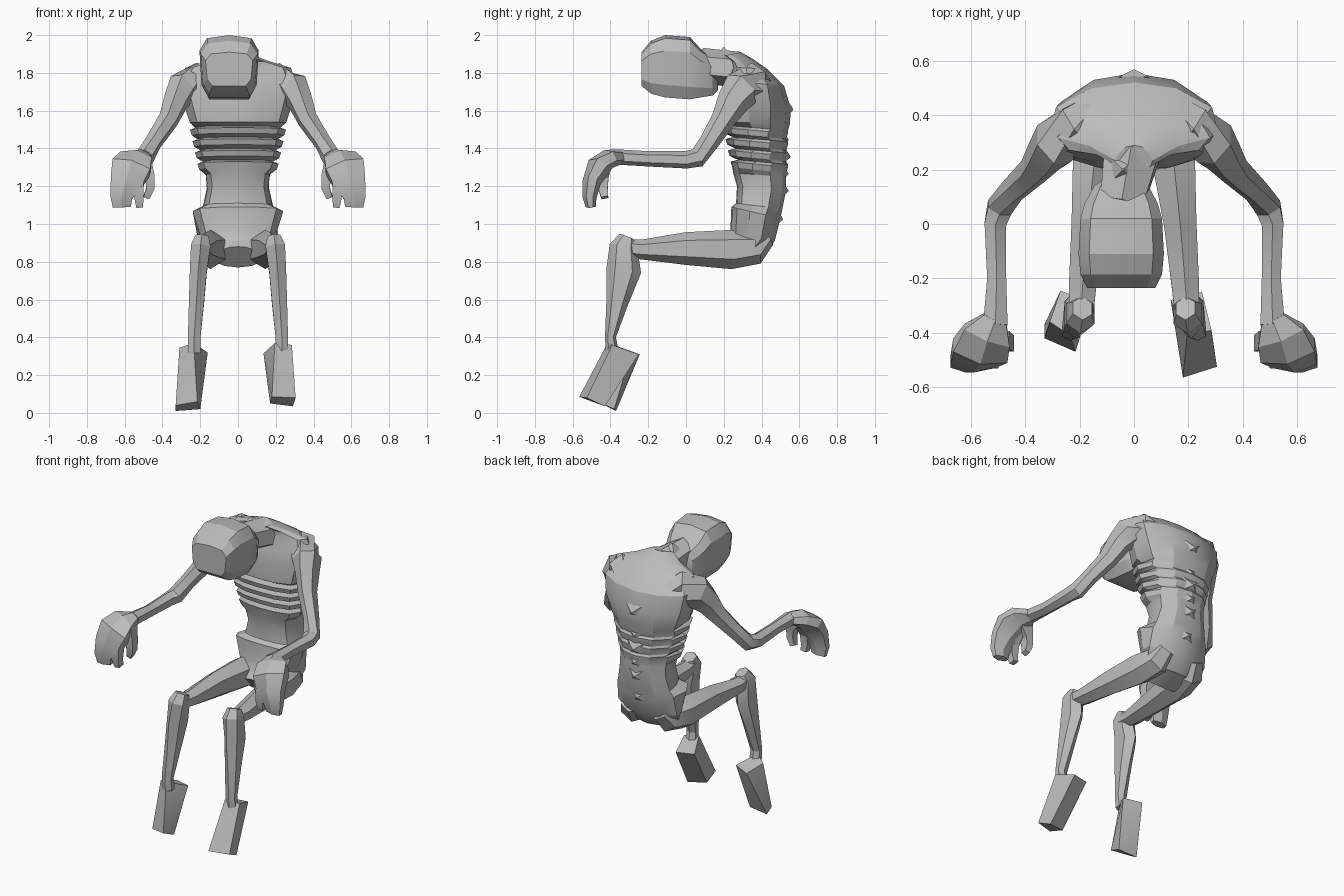
import bpy
import bmesh
import math
from mathutils import Vector

default_cube = bpy.data.objects.get("Cube")
if default_cube:
    bpy.data.objects.remove(default_cube, do_unlink=True)

# Single skin material
skin = bpy.data.materials.new("plain grey skin")
skin.use_nodes = True
grey = (0.5, 0.5, 0.5, 1.0)
skin.diffuse_color = grey
skin.node_tree.nodes["Principled BSDF"].inputs["Base Color"].default_value = grey


def finish(name, bm):
    """Turn a bmesh into a shaded object with the skin material."""
    bmesh.ops.recalc_face_normals(bm, faces=bm.faces[:])
    mesh = bpy.data.meshes.new(name)
    bm.to_mesh(mesh)
    bm.free()
    mesh.materials.append(skin)
    obj = bpy.data.objects.new(name, mesh)
    bpy.context.collection.objects.link(obj)
    bpy.ops.object.select_all(action="DESELECT")
    obj.select_set(True)
    bpy.context.view_layer.objects.active = obj
    bpy.ops.object.shade_smooth_by_angle(angle=math.radians(24))


def loft(name, rings):
    """Skin a list of equally sized point rings and cap both ends."""
    bm = bmesh.new()
    loops = [[bm.verts.new(point) for point in ring] for ring in rings]
    count = len(loops[0])
    for low, high in zip(loops, loops[1:]):
        for i in range(count):
            j = (i + 1) % count
            bm.faces.new((low[i], low[j], high[j], high[i]))
    bm.faces.new(loops[0])
    bm.faces.new(loops[-1])
    finish(name, bm)


def tube(name, path, sides=6, mirror=1):
    """Loft ellipses along a path of x, y, z, half width, half depth."""
    centres = [Vector((p[0] * mirror, p[1], p[2])) for p in path]
    rings = []
    last = len(path) - 1
    for k, centre in enumerate(centres):
        tangent = Vector()
        if k > 0:
            tangent += (centre - centres[k - 1]).normalized()
        if k < last:
            tangent += (centres[k + 1] - centre).normalized()
        tangent.normalize()
        across = Vector((1, 0, 0))
        across = (across - tangent * across.dot(tangent)).normalized()
        depth = tangent.cross(across)
        grow = 1 / math.cos(math.pi / sides)
        ring = []
        for i in range(sides):
            angle = math.tau * (i + 0.5) / sides
            ring.append(centre + across * math.cos(angle) * path[k][3] * grow
                        + depth * math.sin(angle) * path[k][4] * grow)
        rings.append(ring)
    loft(name, rings)


def hull(name, points):
    bm = bmesh.new()
    for point in points:
        bm.verts.new(point)
    bmesh.ops.convex_hull(bm, input=bm.verts[:])
    bmesh.ops.dissolve_limit(bm, angle_limit=math.radians(4),
                             verts=bm.verts[:], edges=bm.edges[:])
    finish(name, bm)


# Torso rings: front y, front z, back y, back z, front half width, back half width
torso_rows = [
    (.17, .88, .27, .77, .09, .15),
    (.21, .91, .40, .815, .15, .22),
    (.235, .96, .47, .91, .2, .245),
    (.24, 1.09, .50, 1.03, .24, .235),
    (.265, 1.11, .51, 1.08, .18, .215),
    (.27, 1.2, .53, 1.18, .16, .19),
    (.25, 1.27, .53, 1.25, .17, .19),
]
# Ribs: each bulges out at the front and sides, then steps back in
for rib in range(4):
    z = 1.28 + rib * .06
    wide = .205 + rib * .013
    back = .195 + rib * .02
    front = .245 - rib * .013
    torso_rows += [
        (front, z + .02, .53, z - .01, wide, back),
        (front - .01, z + .05, .54, z + .02, wide + .01, back),
        (front + .03, z + .06, .54, z + .035, wide - .02, back),
    ]
torso_rows += [
    (.2, 1.54, .55, 1.53, .255, .27),
    (.2, 1.66, .555, 1.61, .29, .31),
    (.22, 1.76, .52, 1.73, .31, .33),
    (.25, 1.83, .43, 1.82, .28, .28),
    (.24, 1.86, .36, 1.87, .16, .16),
    (.2, 1.89, .29, 1.91, .07, .06),
]
half = [(0, 0), (.45, .02), (.85, .12), (1, .38), (.87, .7), (.48, .93)]
section = half + [(0, 1)] + [(-u, v) for u, v in half[:0:-1]]
torso_rings = []
for yf, zf, yb, zb, front, back in torso_rows:
    torso_rings.append([(u * (back if v > .5 else front),
                         yf + (yb - yf) * v, zf + (zb - zf) * v)
                        for u, v in section])
loft("torso", torso_rings)

# Low vertebra spikes down the back
for index in (3, 5, 7, 11, 16, 20):
    y, z = torso_rows[index][2:4]
    tube("vertebra", [(0, y - .02, z, .055, .04),
                      (0, y + .012, z - .005, .004, .004)], 4)

# Neck leaning to one side
tube("neck", [(0, .35, 1.75, .12, .07), (-.01, .25, 1.82, .1, .085),
              (-.045, .08, 1.84, .08, .08)])
tube("neck_vertebra", [(-.04, .2, 1.89, .04, .04), (-.04, .2, 1.935, .004, .004)], 4)

# Boxy head, narrower at the jaw: y, half width, bottom z, top z
corner = [(.93, -.6), (1, .5), (.75, .9), (0, 1), (-.75, .9),
          (-1, .5), (-.93, -.6), (-.7, -1), (.7, -1)]
head_rings = []
for y, wide, low, high in (
    (.17, .06, 1.71, 1.82),
    (.14, .1, 1.68, 1.88),
    (.075, .135, 1.67, 1.93),
    (.02, .15, 1.66, 1.99),
    (-.11, .157, 1.67, 2),
    (-.185, .15, 1.69, 1.97),
    (-.235, .125, 1.73, 1.91),
):
    middle, tall = (low + high) / 2, (high - low) / 2
    head_rings.append([(u * wide - .047, y, middle + v * tall) for u, v in corner])
loft("head", head_rings)

# Limbs, built once per side
for side, mirror in (("left", 1), ("right", -1)):
    tube(side + "_arm", [
        (.13, .4, 1.72, .07, .07),
        (.22, .355, 1.75, .08, .09),
        (.295, .295, 1.715, .075, .09),
        (.33, .25, 1.65, .06, .075),
        (.37, .195, 1.55, .048, .055),
        (.45, .12, 1.43, .04, .045),
        (.495, .06, 1.35, .045, .045),
        (.51, 0, 1.34, .04, .04),
        (.505, -.2, 1.345, .035, .035),
        (.51, -.37, 1.355, .045, .035),
    ], mirror=mirror)
    # Palm runs on into the closed outer fingers
    tube(side + "_hand", [
        (.51, -.35, 1.355, .045, .035),
        (.54, -.41, 1.345, .09, .045),
        (.565, -.465, 1.3, .105, .055),
        (.592, -.5, 1.22, .085, .042),
        (.618, -.51, 1.14, .058, .032),
        (.615, -.505, 1.09, .048, .022),
    ], mirror=mirror)
    tube(side + "_finger", [
        (.52, -.45, 1.29, .025, .03),
        (.525, -.5, 1.21, .026, .03),
        (.525, -.505, 1.14, .024, .026),
        (.52, -.495, 1.09, .018, .02),
    ], 4, mirror)
    # Thumb hooks inward
    tube(side + "_thumb", [
        (.5, -.43, 1.32, .045, .035),
        (.467, -.44, 1.25, .026, .03),
        (.464, -.44, 1.19, .022, .026),
        (.485, -.43, 1.14, .016, .018),
    ], 4, mirror)
    tube(side + "_thigh", [
        (.1, .42, .93, .06, .05),
        (.12, .36, .87, .08, .075),
        (.145, .24, .865, .08, .09),
        (.17, 0, .87, .06, .075),
        (.19, -.24, .865, .05, .045),
        (.195, -.33, .875, .045, .04),
    ], mirror=mirror)
    tube(side + "_shin", [
        (.19, -.31, .93, .035, .04),
        (.197, -.33, .88, .052, .065),
        (.21, -.33, .75, .045, .08),
        (.22, -.365, .58, .04, .05),
        (.232, -.4, .4, .033, .025),
        (.232, -.39, .32, .033, .03),
    ], mirror=mirror)

# Feet point down: ankle edge, heel edge, toe top edge, toe sole edge
hull("left_foot", [
    (.195, -.415, .37), (.285, -.39, .36), (.135, -.28, .315), (.25, -.25, .31),
    (.18, -.565, .085), (.305, -.525, .08), (.17, -.46, .05), (.29, -.43, .035),
])
hull("right_foot", [
    (-.31, -.36, .345), (-.235, -.41, .37), (-.27, -.245, .31), (-.16, -.29, .32),
    (-.33, -.42, .04), (-.215, -.47, .06), (-.33, -.37, .01), (-.2, -.38, .02),
])
